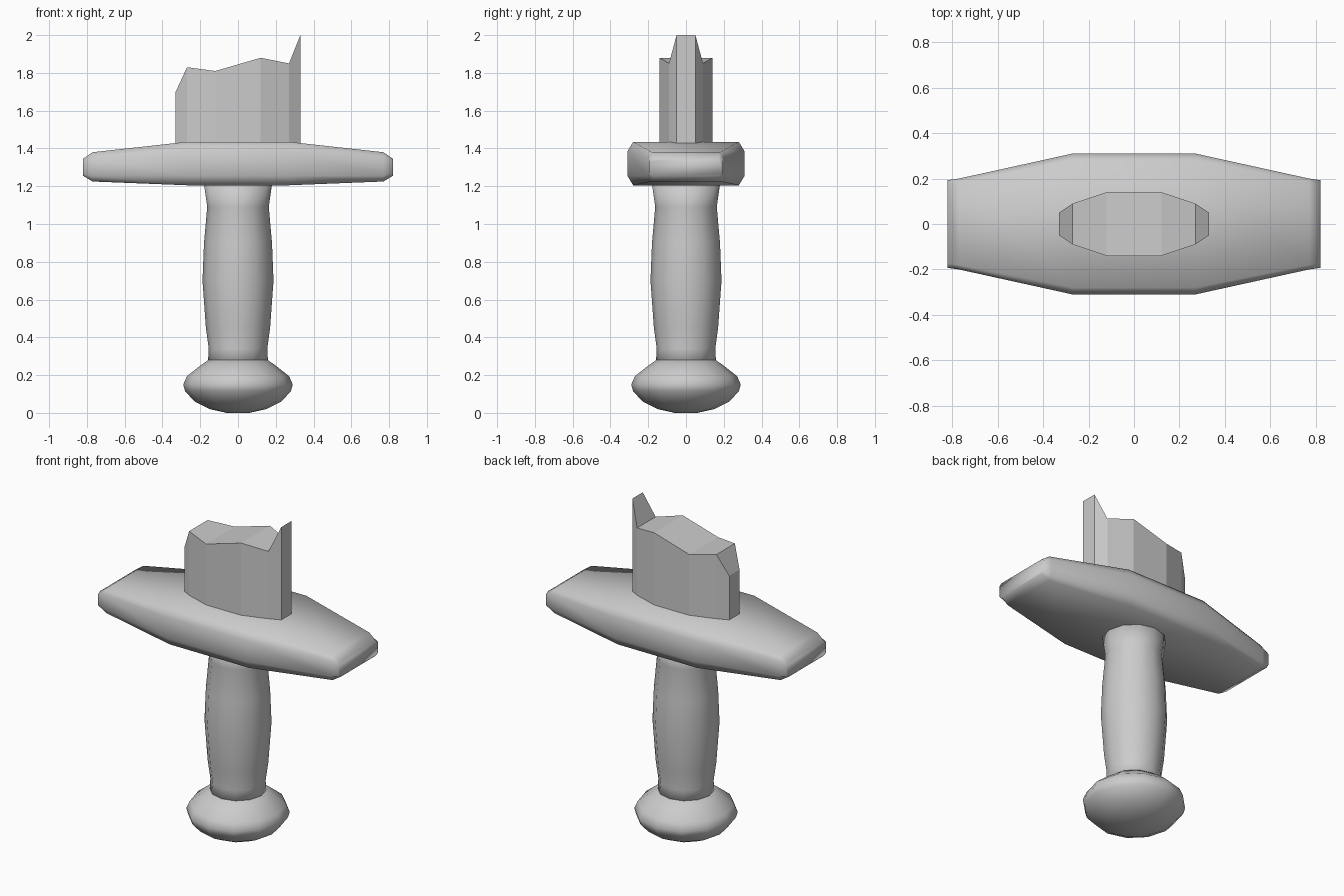
import bpy, bmesh, math

if "Cube" in bpy.data.objects:
    bpy.data.objects.remove(bpy.data.objects["Cube"])


def loft(name, rings, smooth, cap=True):
    """Skin a list of equal-length vertex rings and cap both ends."""
    bm = bmesh.new()
    loops = [[bm.verts.new(p) for p in ring] for ring in rings]
    n = len(loops[0])
    for a, b in zip(loops, loops[1:]):
        for i in range(n):
            j = (i + 1) % n
            bm.faces.new((a[i], a[j], b[j], b[i]))
    if cap:
        bm.faces.new(loops[0][::-1])
        bm.faces.new(loops[-1])
    return finish(name, bm, smooth), loops


def finish(name, bm, smooth):
    bmesh.ops.recalc_face_normals(bm, faces=bm.faces)
    for f in bm.faces:
        f.smooth = smooth
    mesh = bpy.data.meshes.new(name)
    bm.to_mesh(mesh)
    bm.free()
    obj = bpy.data.objects.new(name, mesh)
    bpy.context.collection.objects.link(obj)
    return obj


def lathe(name, profile, sides=12):
    rings = [[(r * math.cos(2 * math.pi * i / sides),
               r * math.sin(2 * math.pi * i / sides), z) for i in range(sides)]
             for r, z in profile]
    return loft(name, rings, True)


# Pommel: flattened knob at the foot
lathe("pommel", [(0.06, 0.0), (0.15, 0.02), (0.23, 0.06), (0.28, 0.115),
                 (0.29, 0.15), (0.27, 0.195), (0.20, 0.25), (0.15, 0.285)])

# Grip: gently swelling handle
lathe("grip", [(0.16, 0.25), (0.155, 0.34), (0.17, 0.45), (0.188, 0.70),
               (0.18, 0.90), (0.163, 1.09), (0.18, 1.21)])

# Cross guard: bevelled sections along x (x, half width, bottom, top, bevel y, bevel z)
half = [(0.27, 0.31, 1.205, 1.435, 0.03, 0.05),
        (0.77, 0.20, 1.225, 1.38, 0.02, 0.03),
        (0.82, 0.193, 1.255, 1.345, 0.02, 0.012)]
sections = [(-s[0],) + s[1:] for s in reversed(half)] + half
rings = []
for x, w, lo, hi, by, bz in sections:
    side = [(w - by, lo), (w, lo + bz), (w, hi - bz), (w - by, hi)]
    rings.append([(x, y, z) for y, z in side] +
                 [(x, -y, z) for y, z in reversed(side)])
loft("cross_guard", rings, True)

# Broken blade stub: strips across the width with a jagged top
stub = [(-0.33, 0.05, 1.70), (-0.27, 0.09, 1.83), (-0.12, 0.14, 1.81),
        (0.12, 0.14, 1.88), (0.27, 0.09, 1.85), (0.33, 0.05, 2.0)]
base = 1.40
rings = [[(x, -w, base), (x, w, base), (x, w, z), (x, -w, z)] for x, w, z in stub]
loft("broken_blade", rings, False)
